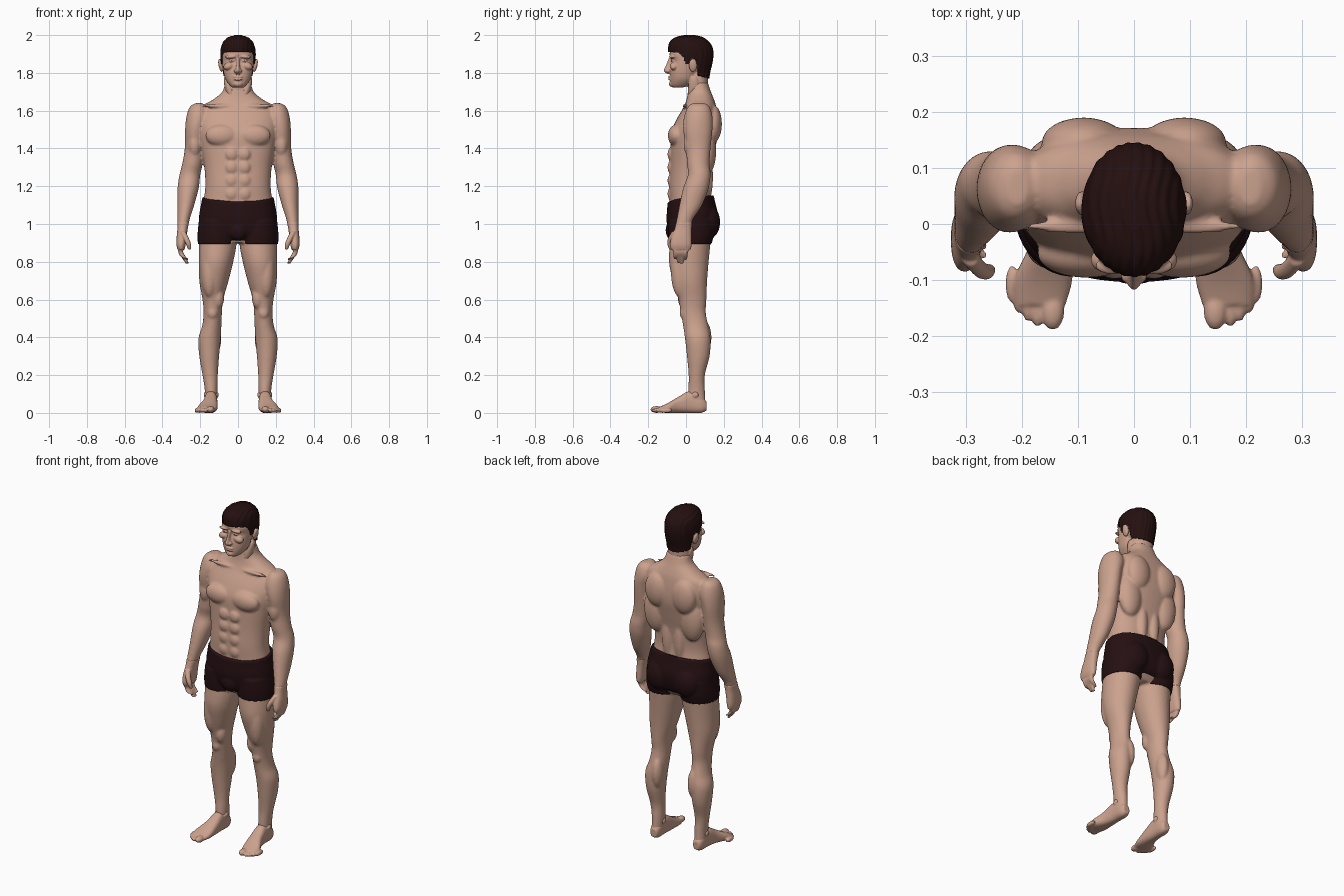
import bpy, bmesh, math
from mathutils import Matrix, Vector

default_cube = bpy.data.objects.get("Cube")
if default_cube:
    bpy.data.objects.remove(default_cube, do_unlink=True)


def make_material(name, colour):
    material = bpy.data.materials.new(name)
    material.use_nodes = True
    material.diffuse_color = (*colour, 1)
    shader = material.node_tree.nodes["Principled BSDF"]
    shader.inputs["Base Color"].default_value = (*colour, 1)
    shader.inputs["Roughness"].default_value = 0.8
    return material


skin = make_material("skin", (.6, .36, .27))
dark_hair = make_material("dark brown hair", (.018, .005, .005))
dark_cloth = make_material("dark maroon cloth", (.018, .005, .006))


def spline(keys, steps):
    """Catmull-Rom interpolation through tuples of numbers."""
    result = []
    for i in range(len(keys) - 1):
        before, start = keys[max(i - 1, 0)], keys[i]
        end, after = keys[i + 1], keys[min(i + 2, len(keys) - 1)]
        for step in range(steps):
            t = step / steps
            result.append([
                b + t * ((c - a) + t * (2 * a - 5 * b + 4 * c - d + t * (3 * (b - c) + d - a))) / 2
                for a, b, c, d in zip(before, start, end, after)])
    return result + [list(keys[-1])]


def loft(bm, keys, axis="Z", power=2.0, segments=32, steps=6):
    """Skin oval sections; each key is (position, x min, x max, depth min, depth max)."""
    rings = []
    for position, left, right, front, back in spline(keys, steps):
        ring = []
        for k in range(segments):
            angle = math.tau * k / segments
            c, s = math.cos(angle), math.sin(angle)
            across = (left + right) / 2 + math.copysign(abs(c) ** (2 / power), c) * (right - left) / 2
            depth = (front + back) / 2 + math.copysign(abs(s) ** (2 / power), s) * (back - front) / 2
            point = (across, depth, position) if axis == "Z" else (across, position, depth)
            ring.append(bm.verts.new(point))
        rings.append(ring)
    for lower, upper in zip(rings, rings[1:]):
        for k in range(segments):
            n = (k + 1) % segments
            bm.faces.new((lower[k], lower[n], upper[n], upper[k]))
    bm.faces.new(rings[0])
    bm.faces.new(rings[-1])


def centred(keys):
    """Expand (position, half width, front, back) into full loft keys."""
    return [(z, -w, w, front, back) for z, w, front, back in keys]


def blob(bm, centre, radii, turn=0):
    matrix = (Matrix.Translation(centre) @ Matrix.Rotation(turn, 4, "Y")
              @ Matrix.Diagonal((*radii, 1)))
    bmesh.ops.create_uvsphere(bm, u_segments=24, v_segments=16, radius=1, matrix=matrix)


def finger(bm, path, radius):
    keys = [(z, x - r, x + r, y - r, y + r)
            for (x, y, z), r in zip(path, (radius, radius, radius * .95, radius * .6))]
    loft(bm, keys, segments=16)


def mirror(bm):
    copy = bmesh.ops.duplicate(bm, geom=bm.verts[:] + bm.edges[:] + bm.faces[:])
    verts = [g for g in copy["geom"] if isinstance(g, bmesh.types.BMVert)]
    bmesh.ops.scale(bm, vec=(-1, 1, 1), verts=verts)


def finish(bm, name, material, voxel=0, smooth=4, shell=0):
    """Fuse the volumes into one smooth skin and store it as an object."""
    bmesh.ops.recalc_face_normals(bm, faces=bm.faces[:])
    mesh = bpy.data.meshes.new(name)
    bm.to_mesh(mesh)
    bm.free()
    obj = bpy.data.objects.new(name, mesh)
    bpy.context.collection.objects.link(obj)
    if voxel:
        remesh = obj.modifiers.new("fuse", "REMESH")
        remesh.mode = "VOXEL"
        remesh.voxel_size = voxel
        relax = obj.modifiers.new("relax", "SMOOTH")
        relax.factor, relax.iterations = .5, smooth
    if shell:
        solid = obj.modifiers.new("shell", "SOLIDIFY")
        solid.thickness, solid.offset = shell, -1
    bpy.context.view_layer.update()
    evaluated = obj.evaluated_get(bpy.context.evaluated_depsgraph_get())
    baked = bpy.data.meshes.new_from_object(evaluated)
    obj.modifiers.clear()
    obj.data = baked
    bpy.data.meshes.remove(mesh)
    baked.name = name
    baked.materials.clear()
    baked.materials.append(material)
    baked.polygons.foreach_set("use_smooth", [True] * len(baked.polygons))
    return obj


# Body: arms, legs and muscles on one side, then the torso
bm = bmesh.new()
loft(bm, [(1.64, .19, .225, .035, .1), (1.62, .165, .255, .01, .125), (1.57, .15, .273, -.01, .14),
          (1.5, .17, .28, -.015, .14), (1.4, .18, .282, 0, .13), (1.32, .187, .295, .005, .125),
          (1.26, .2, .31, .01, .13), (1.19, .208, .32, -.015, .12), (1.1, .232, .32, -.035, .085),
          (1.02, .257, .32, -.05, .035), (.97, .266, .32, -.06, .03)])
loft(bm, [(.98, .02, .2, -.08, .14), (.9, .008, .207, -.085, .13), (.8, .025, .208, -.09, .12),
          (.7, .05, .205, -.07, .112), (.6, .078, .188, -.04, .108), (.53, .085, .182, -.028, .105),
          (.46, .088, .19, -.015, .118), (.39, .092, .21, -.005, .13), (.3, .1, .205, .005, .125),
          (.2, .107, .188, .014, .1), (.12, .108, .176, .012, .1), (.04, .112, .174, .01, .105)])
blob(bm, (.085, -.052, 1.468), (.088, .044, .058))               # chest
for height in (1.37, 1.3, 1.23, 1.16):
    blob(bm, (.034, -.08, height), (.032, .018, .034))           # abdomen
blob(bm, (.105, -.004, 1.625), (.09, .013, .01))                 # collarbone
blob(bm, (.09, .145, 1.53), (.075, .045, .1))                    # shoulder blade
blob(bm, (.12, .11, 1.39), (.072, .05, .13))                     # side of back
blob(bm, (.04, .115, 1.25), (.032, .028, .13))                   # lower back
blob(bm, (.23, .03, 1.42), (.036, .043, .07))                    # upper arm
blob(bm, (.105, -.008, .61), (.032, .036, .06))                  # inner thigh
blob(bm, (.15, -.03, .75), (.045, .05, .14))                     # outer thigh
blob(bm, (.135, -.012, .53), (.028, .022, .034))                 # kneecap
blob(bm, (.12, .095, .4), (.032, .04, .09))                      # calf
mirror(bm)
loft(bm, centred([(.9, .1, -.06, .1), (.95, .18, -.08, .14), (1.03, .197, -.092, .16),
                  (1.12, .183, -.088, .135), (1.2, .173, -.09, .125), (1.3, .178, -.085, .135),
                  (1.4, .195, -.083, .155), (1.48, .208, -.08, .17), (1.55, .213, -.052, .17),
                  (1.62, .19, -.012, .16), (1.66, .13, .003, .148), (1.7, .083, .01, .132),
                  (1.75, .068, .015, .115)]), power=2.3, segments=48)
finish(bm, "body", skin, voxel=.007)

# Hands: palm, curled fingers and thumb
bm = bmesh.new()
loft(bm, [(1.01, .259, .32, -.052, .033), (.97, .267, .321, -.062, .03), (.93, .272, .325, -.078, .03),
          (.89, .277, .326, -.085, .03), (.865, .283, .32, -.08, .026)], power=2.4)
for number, tip in enumerate((.815, .793, .79, .81)):
    y = -.068 + number * .028
    inward = y * .6
    finger(bm, [(.302, y, .885), (.303, inward - .012, .85), (.288, inward - .014, .825),
                (.268, inward - .014, tip)], .0135)
finger(bm, [(.292, -.06, .96), (.275, -.08, .925), (.263, -.085, .895), (.256, -.08, .865)], .015)
mirror(bm)
finish(bm, "hands", skin, voxel=.004)

# Feet: arch, heel and toes
bm = bmesh.new()
loft(bm, [(.108, .122, .162, .012, .06), (.08, .112, .173, 0, .09), (.02, .11, .177, 0, .115),
          (-.04, .108, .188, 0, .085), (-.1, .11, .214, 0, .05), (-.145, .122, .212, .003, .03)],
     axis="Y", power=2.5)
blob(bm, (.145, -.155, .018), (.021, .034, .018))
for x, y in ((.172, -.15), (.189, -.14), (.205, -.125), (.217, -.107)):
    blob(bm, (x, y, .013), (.012, .034, .013))
for x in (.114, .17):
    blob(bm, (x, .05, .095), (.012, .018, .018))                 # ankle bones
mirror(bm)
finish(bm, "feet", skin, voxel=.0045, smooth=3)

# Head: paired features, then skull, face, nose, mouth and neck
bm = bmesh.new()
blob(bm, (.036, -.074, 1.885), (.034, .016, .009), turn=.08)     # brow
blob(bm, (.034, -.068, 1.865), (.017, .013, .008))               # eye
blob(bm, (.05, -.064, 1.835), (.028, .022, .02), turn=.3)        # cheek
blob(bm, (.012, -.092, 1.81), (.011, .014, .009))                # nostril
blob(bm, (.092, .037, 1.84), (.011, .022, .036), turn=.2)        # ear
blob(bm, (.04, .045, 1.7), (.024, .035, .09), turn=.3)           # neck muscle
mirror(bm)
blob(bm, (0, .03, 1.88), (.087, .106, .113))
loft(bm, centred([(1.722, .028, -.068, -.02), (1.735, .045, -.081, .02), (1.765, .066, -.084, .05),
                  (1.8, .076, -.084, .06), (1.835, .081, -.08, .07), (1.865, .083, -.074, .07),
                  (1.9, .081, -.087, .07), (1.94, .07, -.075, .06)]), power=2.3)
loft(bm, centred([(1.795, .014, -.1, -.06), (1.812, .015, -.118, -.06), (1.84, .009, -.107, -.06),
                  (1.88, .009, -.09, -.06)]), segments=16)
for height in (1.779, 1.766):
    blob(bm, (0, -.083, height), (.026, .011, .006))
blob(bm, (0, -.076, 1.742), (.023, .014, .016))
loft(bm, centred([(1.62, .07, .03, .13), (1.68, .07, .015, .13), (1.74, .067, .01, .117),
                  (1.8, .064, .02, .12)]))
finish(bm, "head", skin, voxel=.0035, smooth=3)

# Hair: combed cap trimmed along the hairline
hairline = [(-.2, 1.915), (-.04, 1.908), (-.015, 1.885), (0, 1.845), (.018, 1.845),
            (.028, 1.88), (.055, 1.865), (.068, 1.785), (.2, 1.75)]


def hairline_height(y):
    for (y0, z0), (y1, z1) in zip(hairline, hairline[1:]):
        if y <= y1:
            return z0 + (z1 - z0) * (y - y0) / (y1 - y0)
    return hairline[-1][1]


bm = bmesh.new()
loft(bm, centred([(1.755, .07, 0, .122), (1.8, .082, -.05, .127), (1.85, .09, -.08, .139),
                  (1.9, .093, -.092, .145), (1.94, .089, -.093, .138), (1.967, .076, -.083, .118),
                  (1.988, .053, -.055, .09), (1.999, .018, -.01, .045)]), segments=128, steps=12)
bmesh.ops.recalc_face_normals(bm, faces=bm.faces[:])
bm.normal_update()
trimmed = []
for face in bm.faces:
    centre = face.calc_center_median()
    if centre.z < hairline_height(centre.y):
        trimmed.append(face)
bmesh.ops.delete(bm, geom=trimmed, context="FACES")
for vert in bm.verts:
    strand = math.sin(vert.co.x * 330 + math.sin(vert.co.y * 40) * 2)
    vert.co += vert.normal * .0012 * strand
finish(bm, "hair", dark_hair, shell=.014)

# Shorts: legs and seat, then hips; the waistband rises toward the back
bm = bmesh.new()
loft(bm, [(.893, .006, .213, -.09, .135), (.95, .006, .214, -.094, .15), (1.02, .012, .207, -.092, .155)])
blob(bm, (.088, .105, 1.005), (.087, .076, .09))
mirror(bm)
loft(bm, centred([(.91, .09, -.065, .095), (.95, .19, -.09, .15), (1.03, .206, -.103, .17),
                  (1.1, .196, -.1, .155), (1.138, .189, -.098, .146)]), power=2.3, segments=48)
blob(bm, (0, -.078, .97), (.05, .03, .055))
for vert in bm.verts:
    rise = max(0, vert.co.z - .95) / .19
    vert.co.z += rise * (.1 * vert.co.y - .02 * max(0, 1 - abs(vert.co.x) / .15) * (vert.co.y < 0))
finish(bm, "shorts", dark_cloth, voxel=.006)
